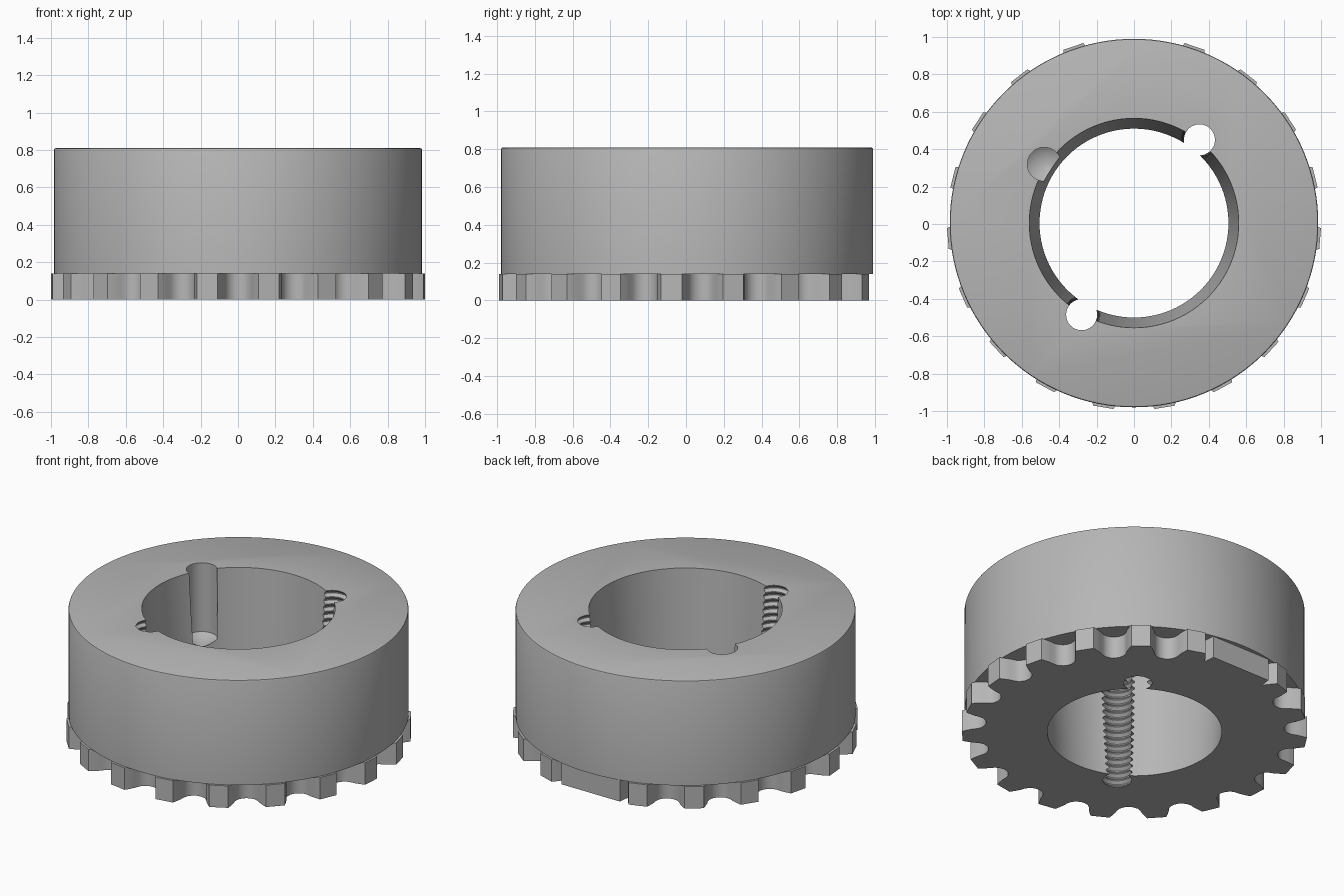
import bpy, bmesh
from math import sin, cos, radians, tau, hypot, atan2

cube = bpy.data.objects.get("Cube")
if cube:
    bpy.data.objects.remove(cube, do_unlink=True)

CY = 0.005            # shared axis offset in y
TOP, PLATE = 0.81, 0.14
BODY_R, TEETH = 0.985, 19

steel = bpy.data.materials.new("steel_grey")
steel.use_nodes = True
steel.diffuse_color = (0.47, 0.47, 0.47, 1)
steel.node_tree.nodes["Principled BSDF"].inputs["Base Color"].default_value = (0.47, 0.47, 0.47, 1)


def finish(name, bm):
    bmesh.ops.recalc_face_normals(bm, faces=bm.faces)
    mesh = bpy.data.meshes.new(name)
    bm.to_mesh(mesh)
    bm.free()
    mesh.materials.append(steel)
    obj = bpy.data.objects.new(name, mesh)
    bpy.context.collection.objects.link(obj)
    return obj


def lathe(name, profile, x=0.0, y=0.0, sides=48):
    """Closed solid of revolution from (radius, z) pairs; radius 0 makes a tip."""
    bm = bmesh.new()
    rings = []
    for r, z in profile:
        if r == 0:
            rings.append([bm.verts.new((x, y, z))] * sides)
        else:
            rings.append([bm.verts.new((x + r * cos(tau * i / sides), y + r * sin(tau * i / sides), z))
                          for i in range(sides)])
    for a, b in zip(rings, rings[1:]):
        for i in range(sides):
            j = (i + 1) % sides
            corners = list(dict.fromkeys((a[i], a[j], b[j], b[i])))
            bm.faces.new(corners)
    for ring, (r, z) in ((rings[0], profile[0]), (rings[-1], profile[-1])):
        if r:
            bm.faces.new(ring)
    return finish(name, bm)


def polar(r, degrees):
    return r * cos(radians(degrees)), r * sin(radians(degrees))


# Sprocket outline: one rounded gap per pitch, with a wide flat tooth at the back
flank = [(6.3, 1.0), (5.6, 0.975), (4.7, 0.94), (4.2, 0.91)]
root = [(3.3, 0.887), (1.7, 0.871), (0, 0.866)]
half_gap = flank + root
outline = []
for k in range(TEETH):
    mid = -90 + k * 360 / TEETH
    falling = [polar(r, mid - a) for a, r in half_gap]
    rising = [polar(r, mid + a) for a, r in reversed(half_gap[:-1])]
    if k == TEETH // 2:
        outline += falling[:len(flank)] + [(0.207, 0.958)]
    elif k == TEETH // 2 + 1:
        outline += [(-0.207, 0.958)] + rising[-len(flank):]
    else:
        outline += falling + rising

bm = bmesh.new()
face = bm.faces.new([bm.verts.new((x, y + CY, 0)) for x, y in outline])
grown = bmesh.ops.extrude_face_region(bm, geom=[face])["geom"]
bmesh.ops.translate(bm, vec=(0, 0, PLATE), verts=[v for v in grown if isinstance(v, bmesh.types.BMVert)])
plate = finish("toothed_plate", bm)

# Hub with a small rounded top edge
hub = lathe("hub", [(BODY_R, PLATE), (BODY_R, TOP - 0.01), (BODY_R - 0.003, TOP - 0.003),
                    (BODY_R - 0.01, TOP)], y=CY, sides=128)

# Tapered bore
slope = (0.56 - 0.505) / TOP
bore = lathe("bore_cutter", [(0.505 - slope * 0.1, -0.1), (0.56 + slope * 0.1, TOP + 0.1)], y=CY, sides=96)

# Two threaded holes through the bore wall
pitch, turns = 0.045, 18
thread = [(0.083, -0.05)]
for i in range(turns):
    z = i * pitch
    thread += [(0.083, z + 0.004), (0.1, z + 0.02), (0.1, z + 0.027), (0.083, z + 0.043)]
thread.append((0.083, TOP + 0.05))
cutters = [bore]
for x, y in ((0.35, 0.45), (-0.28, -0.485)):
    cutters.append(lathe("thread_cutter", thread, x, y, 32))

# Blind drilled hole with a conical floor
cutters.append(lathe("drill_cutter", [(0, 0.31), (0.09, 0.37), (0.09, TOP + 0.05)], -0.48, 0.32, 40))

for part in (plate, hub):
    bpy.ops.object.select_all(action="DESELECT")
    part.select_set(True)
    bpy.context.view_layer.objects.active = part
    for cutter in cutters:
        cut = part.modifiers.new("cut", "BOOLEAN")
        cut.operation, cut.solver, cut.object = "DIFFERENCE", "EXACT", cutter
        bpy.ops.object.modifier_apply(modifier=cut.name)
    bpy.ops.object.shade_smooth_by_angle(angle=radians(25))

for cutter in cutters:
    bpy.data.objects.remove(cutter, do_unlink=True)
